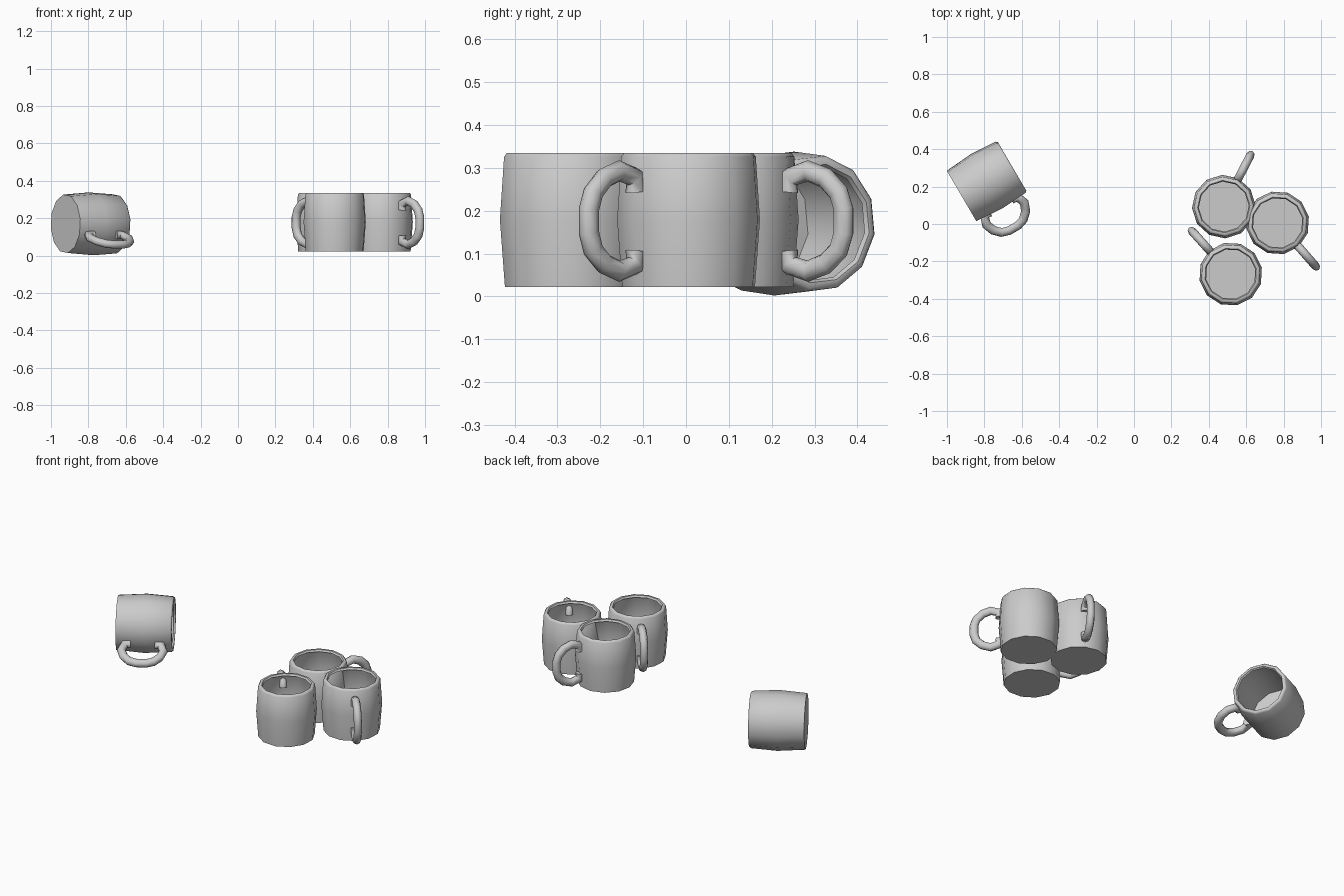
import bpy, bmesh
from math import cos, sin, pi, atan2, radians
from mathutils import Matrix, Vector

if "Cube" in bpy.data.objects:
    bpy.data.objects.remove(bpy.data.objects["Cube"])

SIDES, TUBE_SIDES, TUBE_R = 12, 8, 0.025

# (radius, height): thin wall from the base up, then the rolled rim
PROFILE = [(0.158, 0), (0.170, 0.157), (0.160, 0.304), (0.153, 0.313),
           (0.140, 0.313), (0.134, 0.302)]

# (distance from axis, height) along the middle of the handle
HANDLE = [(0.164, 0.222), (0.168, 0.256), (0.215, 0.271), (0.262, 0.254),
          (0.296, 0.220), (0.309, 0.182), (0.309, 0.126), (0.296, 0.086),
          (0.262, 0.054), (0.215, 0.037), (0.168, 0.051), (0.164, 0.084)]


def loft(name, rings, matrix, angle, close_end):
    """Skin closed rings of points, cap the start and optionally the end."""
    bm = bmesh.new()
    loops = [[bm.verts.new(p) for p in ring] for ring in rings]
    n = len(loops[0])
    for a, b in zip(loops, loops[1:]):
        for i in range(n):
            j = (i + 1) % n
            bm.faces.new((a[i], a[j], b[j], b[i]))
    bm.faces.new(loops[0][::-1])
    if close_end:
        bm.faces.new(loops[-1])
        bmesh.ops.recalc_face_normals(bm, faces=bm.faces[:])
    mesh = bpy.data.meshes.new(name)
    bm.to_mesh(mesh)
    bm.free()
    obj = bpy.data.objects.new(name, mesh)
    bpy.context.collection.objects.link(obj)
    obj.matrix_world = matrix
    bpy.ops.object.select_all(action='DESELECT')
    obj.select_set(True)
    bpy.context.view_layer.objects.active = obj
    bpy.ops.object.shade_smooth_by_angle(angle=radians(angle))


def mug(name, matrix):
    # cup body, open at the top
    body = [[(r * cos(2 * pi * i / SIDES), r * sin(2 * pi * i / SIDES), z)
             for i in range(SIDES)] for r, z in PROFILE]
    loft(name + "_cup", body, matrix, 60, False)
    # handle tube swept in the local xz plane
    pts = [Vector((x, 0, z)) for x, z in HANDLE]
    rings = []
    for k, p in enumerate(pts):
        t = (pts[min(k + 1, len(pts) - 1)] - pts[max(k - 1, 0)]).normalized()
        side = Vector((0, 1, 0))
        out = t.cross(side)
        rings.append([p + TUBE_R * (cos(2 * pi * i / TUBE_SIDES) * out
                                    + 0.9 * sin(2 * pi * i / TUBE_SIDES) * side)
                      for i in range(TUBE_SIDES)])
    loft(name + "_handle", rings, matrix, 60, True)


# three standing mugs: centre and direction of the handle
for name, x, y, hx, hy in (("back_mug", 0.480, 0.093, 0.15, 0.29),
                           ("right_mug", 0.768, 0.006, 0.215, -0.245),
                           ("front_mug", 0.517, -0.268, -0.22, 0.245)):
    mug(name, Matrix.Translation((x, y, 0.022)) @ Matrix.Rotation(atan2(hy, hx), 4, 'Z'))

# mug lying on its side, handle drooping
axis = Vector((0.863, 0.505, 0)).normalized()
droop = radians(21)
grip = Vector((axis.y * cos(droop), -axis.x * cos(droop), -sin(droop)))
basis = Matrix((grip, axis.cross(grip), axis)).transposed().to_4x4()
mug("fallen_mug", Matrix.Translation((-0.922, 0.150, 0.17)) @ basis)
